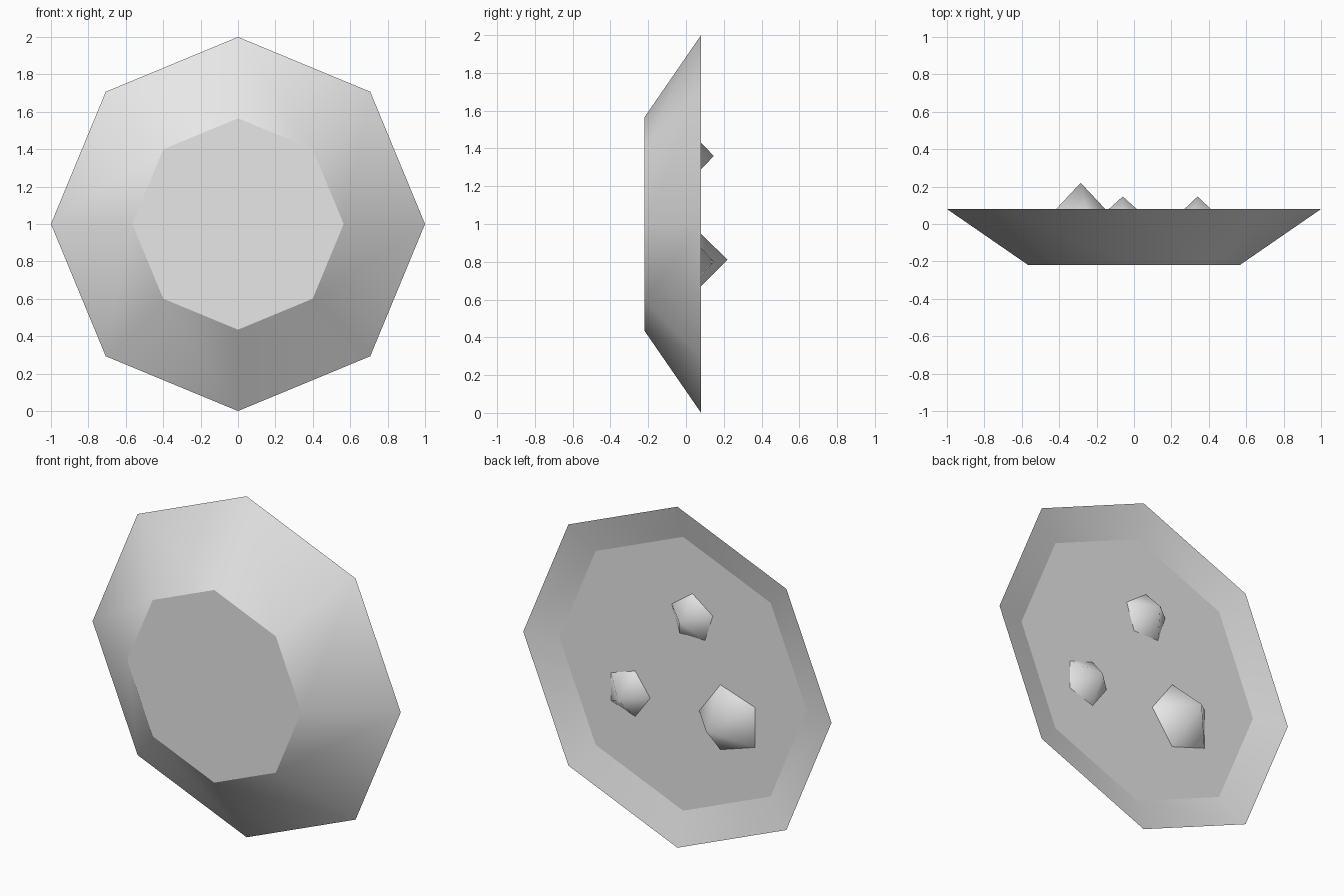
import bpy, bmesh
from math import sin, cos, pi, radians

cube = bpy.data.objects.get("Cube")
if cube:
    bpy.data.objects.remove(cube, do_unlink=True)

grey = bpy.data.materials.new("plain grey")
grey.use_nodes = True
grey.diffuse_color = (0.8, 0.8, 0.8, 1)
grey.node_tree.nodes["Principled BSDF"].inputs["Base Color"].default_value = (0.8, 0.8, 0.8, 1)

DISC_Y = 0.027


def ring(bm, sides, radius, y, cx=0, cz=1, turn=0):
    """Polygon of vertices facing along y."""
    angles = [turn + 2 * pi * i / sides for i in range(sides)]
    return [bm.verts.new((cx + radius * cos(a), y, cz + radius * sin(a))) for a in angles]


def bridge(bm, a, b):
    n = len(a)
    for i in range(n):
        j = (i + 1) % n
        bm.faces.new((a[i], a[j], b[j], b[i]))


def finish(bm, name, smooth_angle=None):
    mesh = bpy.data.meshes.new(name)
    bm.to_mesh(mesh)
    bm.free()
    mesh.materials.append(grey)
    obj = bpy.data.objects.new(name, mesh)
    bpy.context.collection.objects.link(obj)
    if smooth_angle:
        bpy.ops.object.select_all(action="DESELECT")
        obj.select_set(True)
        bpy.context.view_layer.objects.active = obj
        bpy.ops.object.shade_smooth_by_angle(angle=radians(smooth_angle))
    return obj


# Octagonal shell: flat front, flared side and bevelled back rim
bm = bmesh.new()
front, rim, inner = [ring(bm, 8, r, y) for r, y in ((0.565, -0.22), (1, 0.08), (0.803, DISC_Y))]
bm.faces.new(front)
bridge(bm, front, rim)
bridge(bm, rim, inner)
finish(bm, "shell", 60)

# Flat recessed back plate
bm = bmesh.new()
bm.faces.new(reversed(ring(bm, 8, 0.803, DISC_Y)))
finish(bm, "back_plate")


# Five-sided studs, each tip over the middle of its base's extents
def stud(name, x, z, radius, height, turn):
    bm = bmesh.new()
    shift = 0.0955 * radius
    base = ring(bm, 5, radius, DISC_Y, x - shift * cos(turn), z - shift * sin(turn), turn)
    tip = bm.verts.new((x, DISC_Y + height, z))
    for i in range(5):
        bm.faces.new((base[(i + 1) % 5], base[i], tip))
    finish(bm, name, 80)


stud("large_stud", -0.285, 0.81, 0.2, 0.193, 0)
stud("upper_stud", -0.06, 1.36, 0.14, 0.12, pi / 2)
stud("side_stud", 0.34, 0.80, 0.14, 0.12, pi)
